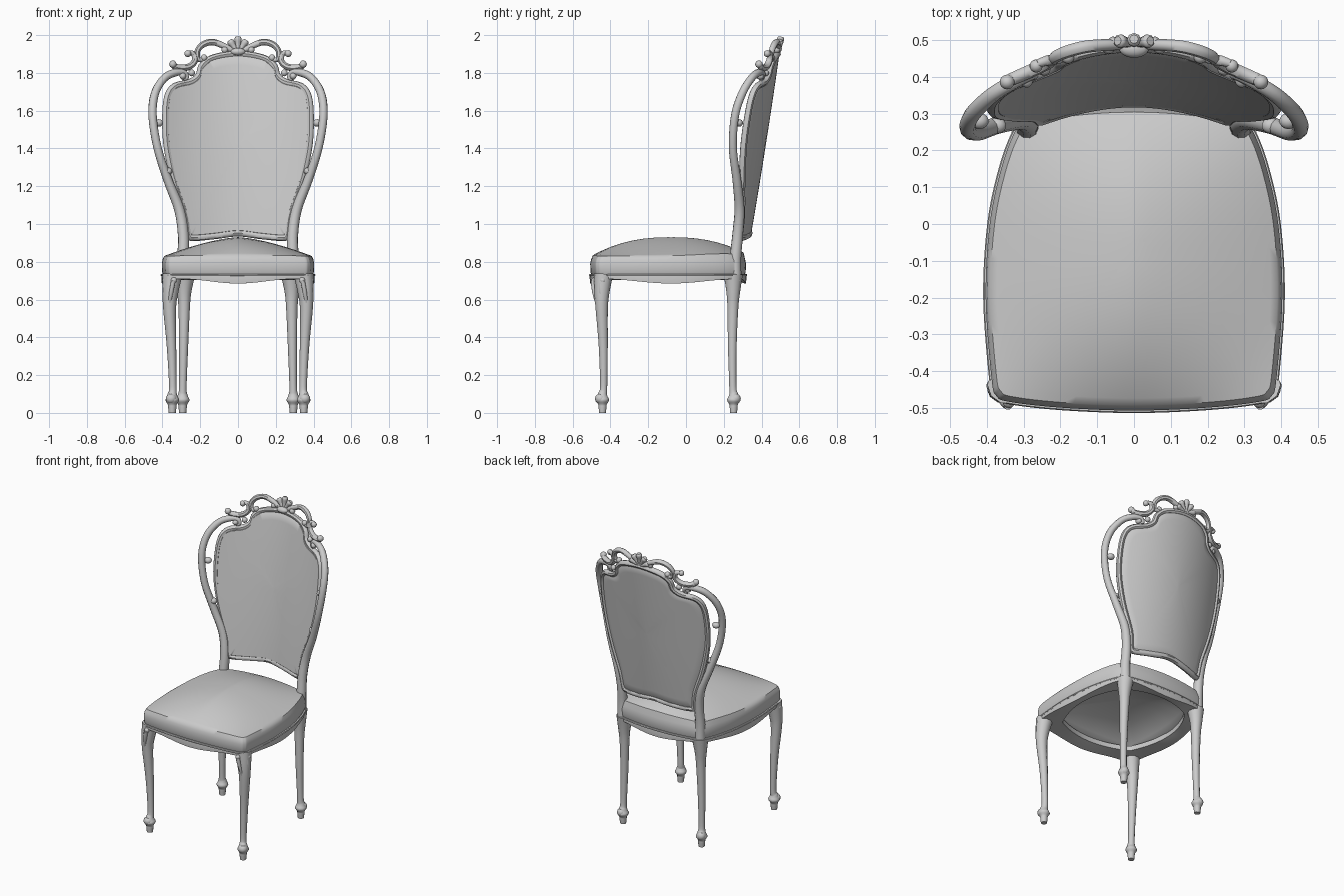
import bpy, bmesh, math
from mathutils import Vector

if "Cube" in bpy.data.objects:
    bpy.data.objects.remove(bpy.data.objects["Cube"], do_unlink=True)

grey = bpy.data.materials.new("plain grey")
grey.use_nodes = True
grey.diffuse_color = (0.6, 0.6, 0.6, 1)
grey.node_tree.nodes["Principled BSDF"].inputs["Base Color"].default_value = (0.6, 0.6, 0.6, 1)
parts = []


def finish(name, mesh, mirror=False):
    mesh.materials.clear()
    mesh.materials.append(grey)
    ob = bpy.data.objects.new(name, mesh)
    bpy.context.collection.objects.link(ob)
    if mirror:
        ob.modifiers.new("Mirror", "MIRROR").use_mirror_merge = False
    parts.append(ob)


def smooth(pts, n=6, closed=False):
    """Catmull-Rom samples through points of any dimension."""
    pts = [Vector(p) for p in pts]
    m = len(pts)
    get = (lambda i: pts[i % m]) if closed else (lambda i: pts[max(0, min(m - 1, i))])
    out = []
    for i in range(m if closed else m - 1):
        a, b, c, d = (get(i + k) for k in (-1, 0, 1, 2))
        for s in range(n):
            t = s / n
            out.append((b * 2 + (c - a) * t + (a * 2 - b * 5 + c * 4 - d) * t ** 2
                        + (b * 3 - a - c * 3 + d) * t ** 3) / 2)
    return out if closed else out + [pts[-1]]


def tube(name, pts, mirror=False, closed=False, sides=2):
    """Round bar along (x, y, z, radius) points."""
    cu = bpy.data.curves.new(name, "CURVE")
    cu.dimensions = "3D"
    cu.bevel_depth, cu.bevel_resolution, cu.use_fill_caps = 1, sides, True
    sp = cu.splines.new("POLY")
    sp.points.add(len(pts) - 1)
    sp.use_cyclic_u = closed
    for p, q in zip(sp.points, pts):
        p.co, p.radius = (q[0], q[1], q[2], 1), max(q[3], 0.004)
    tmp = bpy.data.objects.new("tmp", cu)
    bpy.context.collection.objects.link(tmp)
    bpy.context.view_layer.update()
    mesh = bpy.data.meshes.new_from_object(
        tmp.evaluated_get(bpy.context.evaluated_depsgraph_get()))
    bpy.data.objects.remove(tmp, do_unlink=True)
    finish(name, mesh, mirror)


def ball(name, pos, size, mirror=True):
    bm = bmesh.new()
    bmesh.ops.create_uvsphere(bm, u_segments=14, v_segments=8, radius=1)
    for v in bm.verts:
        v.co = Vector(c * s for c, s in zip(v.co, size)) + Vector(pos)
    mesh = bpy.data.meshes.new(name)
    bm.to_mesh(mesh)
    finish(name, mesh, mirror)


def loft(name, rings, loop=False):
    """Skin equal-length rings; fills both ends, or joins last to first."""
    bm = bmesh.new()
    vs = [[bm.verts.new(p) for p in r] for r in rings]
    n = len(vs[0])
    for a, b in zip(vs, vs[1:] + ([vs[0]] if loop else [])):
        for i in range(n):
            bm.faces.new((a[i], a[(i + 1) % n], b[(i + 1) % n], b[i]))
    if not loop:
        bm.faces.new(vs[0])
        bm.faces.new(vs[-1])
    bmesh.ops.recalc_face_normals(bm, faces=bm.faces)
    mesh = bpy.data.meshes.new(name)
    bm.to_mesh(mesh)
    finish(name, mesh)


def both_sides(half):
    """Close a half outline that starts and ends on the middle line."""
    return half + [(-x, y) for x, y in reversed(half[1:-1])]


def hump(u, power):
    return max(0, 1 - abs(u) ** power)


# Seat: plan outline scaled about its middle, with a domed top
MID = -0.08
plan = smooth(both_sides([(0, -0.508), (0.2, -0.5), (0.34, -0.484), (0.375, -0.468),
                          (0.388, -0.42), (0.404, -0.2), (0.393, 0), (0.362, 0.15),
                          (0.325, 0.25), (0.29, 0.285), (0.15, 0.31), (0, 0.318)]), 6, True)


def plan_ring(s, z):
    return [(x * s, MID + (y - MID) * s, z) for x, y in plan]


def dome_ring(s):
    return [(x, y, 0.825 + 0.105 * hump(x / 0.405, 1.5) * hump((y - MID) / 0.43, 2.4))
            for x, y, _ in plan_ring(s, 0)]


under = [plan_ring(s, z) for s, z in ((0.02, 0.84), (0.5, 0.82), (0.76, 0.76), (0.84, 0.732),
                                      (0.98, 0.73), (0.995, 0.745), (0.998, 0.79),
                                      (0.988, 0.812))]
loft("seat_cushion", under + [dome_ring(s) for s in (0.965, 0.92, 0.85, 0.75, 0.62, 0.48,
                                                     0.34, 0.2, 0.1, 0.02)])


def rail_bottom(s):
    ring = []
    for x, y, _ in plan_ring(s, 0):
        across = x / 0.3 if abs(y - MID) > 0.36 else (y - MID) / 0.36
        ring.append((x, y, 0.697 - 0.012 * math.cos(math.pi * min(1, abs(across)))))
    return ring


def opening(z):
    """Rounded hole through the rail."""
    ring = []
    for x, y, _ in plan_ring(0.84, 0):
        r = math.hypot(x / 0.335, (y - MID) / 0.345)
        k = 0.4 + 0.6 / r
        ring.append((x * k, MID + (y - MID) * k, z))
    return ring


loft("seat_rail", [plan_ring(1.0, 0.735), plan_ring(1.006, 0.725), rail_bottom(1.0),
                   rail_bottom(0.98), opening(0.703), opening(0.735)], loop=True)
tube("rail_bead", [(x, y, z, 0.006) for x, y, z in plan_ring(1.0, 0.73)], closed=True, sides=1)


# Legs: cabriole shape on a peg and knob foot
def leg(name, foot, upper):
    fx, fy = foot
    peg = [(fx, fy, 0, 0.019), (fx, fy, 0.03, 0.022), (fx, fy, 0.045, 0.024),
           (fx, fy, 0.068, 0.036), (fx, fy, 0.095, 0.026)]
    tube(name, smooth(peg + upper, 5), mirror=True, sides=3)


leg("front_leg", (0.348, -0.442),
    [(0.345, -0.436, 0.14, 0.02), (0.352, -0.438, 0.35, 0.025), (0.362, -0.446, 0.55, 0.034),
     (0.358, -0.445, 0.64, 0.042), (0.347, -0.437, 0.73, 0.052)])
leg("back_leg", (0.293, 0.252),
    [(0.292, 0.248, 0.14, 0.02), (0.288, 0.245, 0.35, 0.024), (0.285, 0.248, 0.55, 0.03),
     (0.285, 0.25, 0.64, 0.038), (0.28, 0.25, 0.73, 0.053)])
ball("front_foot_knob", (0.353, -0.452, 0.075), (0.03, 0.03, 0.028))
ball("back_foot_knob", (0.298, 0.262, 0.075), (0.028, 0.028, 0.028))

# Carved leaf on each front knee
for k in (-1, 0, 1):
    tube("knee_leaf", smooth([(0.362 + 0.02 * k, -0.472 + 0.02 * k, 0.7, 0.013),
                              (0.371 + 0.016 * k, -0.468 + 0.016 * k, 0.63, 0.011),
                              (0.371, -0.46, 0.53, 0.004)]), mirror=True)
ball("knee_scroll", (0.34, -0.486, 0.702), (0.016, 0.014, 0.016))
ball("knee_scroll", (0.387, -0.44, 0.702), (0.014, 0.016, 0.016))


# Backrest: everything lies on one leaning, hollow surface
def back_y(x, z):
    return 0.335 + 0.157 * (z - 0.95) - 0.72 * x * x


def on_back(pts, forward=0.0):
    return [(p[0], back_y(p[0], p[1]) - forward, p[1], p[2]) for p in pts]


outline = smooth(both_sides([(0, 0.952), (0.12, 0.938), (0.235, 0.928), (0.262, 0.945),
                             (0.278, 1.05), (0.335, 1.22), (0.375, 1.4), (0.384, 1.55),
                             (0.374, 1.67), (0.335, 1.728), (0.25, 1.752), (0.208, 1.785),
                             (0.19, 1.838), (0.13, 1.88), (0, 1.9)]), 6, True)


def panel_ring(s, edge, puff):
    """Ring of the padded panel, offset at its edge and further in the middle."""
    ring = []
    for x, z in outline:
        x, z = x * s, 1.42 + (z - 1.42) * s
        ring.append((x, back_y(x, z) + edge + puff * hump(x / 0.4, 2) * hump((z - 1.42) / 0.5, 2), z))
    return ring


inward = (0.97, 0.88, 0.75, 0.6, 0.4, 0.2, 0.02)
loft("back_panel", [panel_ring(s, -0.014, -0.014) for s in reversed(inward)]
     + [panel_ring(1, 0, 0)] + [panel_ring(s, 0.01, 0.004) for s in inward])
tube("panel_frame", on_back([(x, z, 0.018) for x, z in outline]), closed=True)


# Outer posts rise from the seat, bow forward and curl inward at the shoulder
def bow(z):
    return 0.03 * math.exp(-((z - 1.48) / 0.25) ** 2)


base = [(0.288, 0.26, 0.7, 0.035), (0.29, 0.262, 0.82, 0.031)]
rise = on_back([(0.29, 0.95, 0.029), (0.312, 1.08, 0.027), (0.37, 1.23, 0.024),
                (0.425, 1.4, 0.022), (0.452, 1.57, 0.022), (0.44, 1.69, 0.022),
                (0.39, 1.772, 0.021), (0.33, 1.802, 0.02), (0.285, 1.8, 0.016),
                (0.272, 1.775, 0.012), (0.29, 1.765, 0.01)])
post = [(x, y - bow(z), z, r) for x, y, z, r in rise]
tube("outer_post", smooth(base + post), mirror=True, sides=3)
ball("post_scroll", (0.292, back_y(0.292, 1.783) - 0.012, 1.783), (0.018, 0.022, 0.018))

# Beads linking post and panel frame
for x, z in ((0.42, 1.535), (0.372, 1.28)):
    ball("link_bead", (x, back_y(x, z) - 0.02, z), (0.025, 0.022, 0.02))

# Crest scrolls: an outward-opening one at each shoulder, an arch towards the shell
tube("side_scroll", smooth(on_back(
    [(0.345, 1.85, 0.014), (0.332, 1.832, 0.017), (0.295, 1.826, 0.018), (0.255, 1.835, 0.018),
     (0.228, 1.865, 0.017), (0.235, 1.9, 0.015), (0.262, 1.908, 0.012)])), mirror=True)
tube("top_scroll", smooth(on_back(
    [(0.04, 1.925, 0.014), (0.08, 1.945, 0.016), (0.135, 1.963, 0.017), (0.185, 1.95, 0.017),
     (0.215, 1.915, 0.016), (0.212, 1.875, 0.015), (0.185, 1.868, 0.012)])), mirror=True)
for x, z, r in ((0.266, 1.902, 0.018), (0.18, 1.88, 0.018), (0.345, 1.846, 0.02),
                (0.245, 1.8, 0.018), (0.07, 1.922, 0.018)):
    ball("scroll_eye", (x, back_y(x, z) - 0.004, z), (r, r, r))

# Shell of fanned petals
for k in range(-2, 3):
    a = math.radians(34 * k)
    reach = 0.086 - 0.006 * abs(k)
    tube("shell_petal", smooth(on_back(
        [(math.sin(a) * reach * t, 1.906 + math.cos(a) * reach * t, r)
         for t, r in ((0, 0.01), (0.5, 0.014), (0.85, 0.019), (1, 0.012))], -0.004)))
ball("shell_base", (0, back_y(0, 1.91) - 0.01, 1.912), (0.04, 0.024, 0.02), False)

# Smooth shading with crisp edges
bpy.ops.object.select_all(action="DESELECT")
for ob in parts:
    ob.select_set(True)
bpy.context.view_layer.objects.active = parts[0]
bpy.ops.object.shade_smooth_by_angle(angle=math.radians(45))
